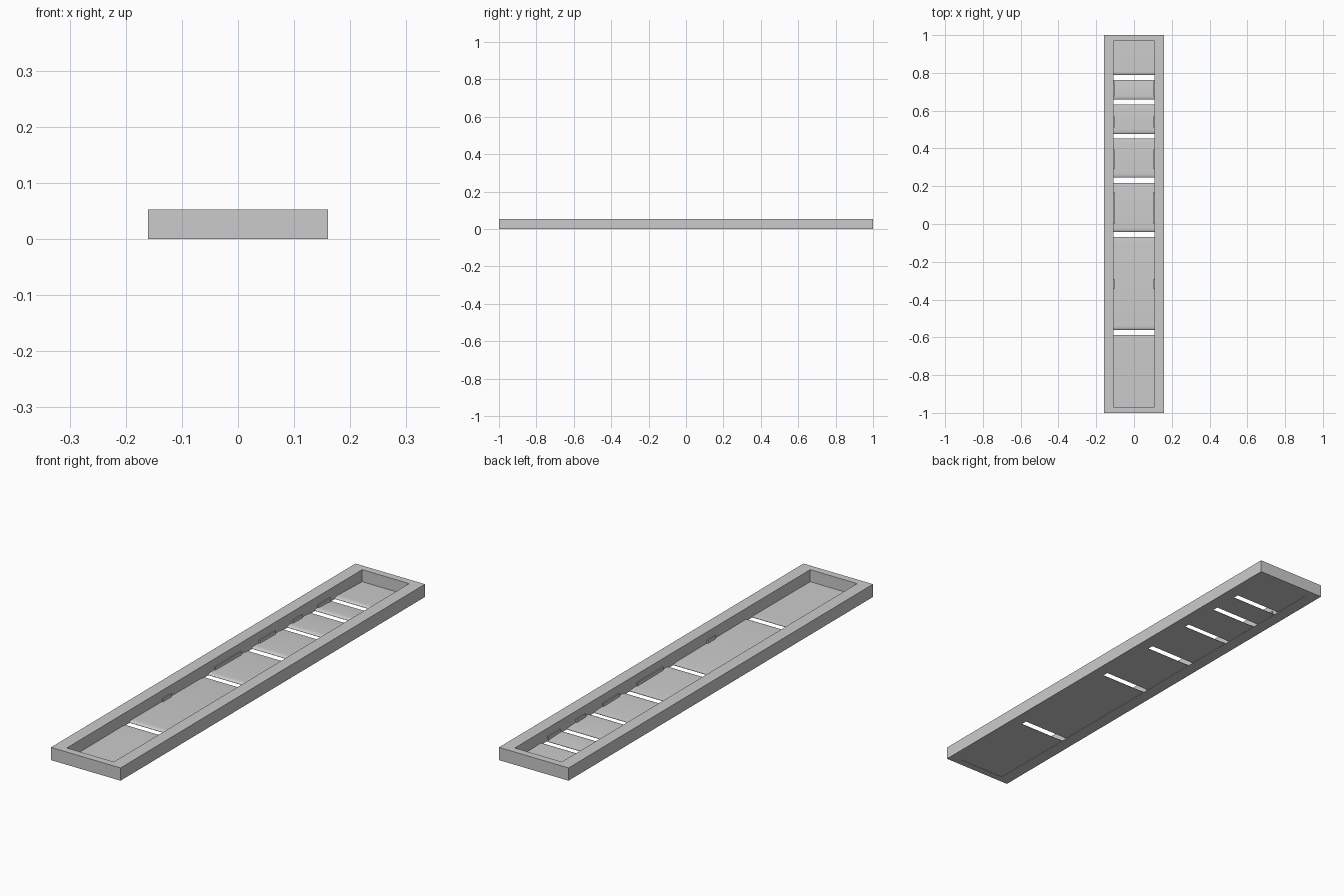
import bpy, bmesh

if "Cube" in bpy.data.objects:
    bpy.data.objects.remove(bpy.data.objects["Cube"])

grey = bpy.data.materials.new("light grey")
grey.diffuse_color = (0.6, 0.6, 0.6, 1)
grey.use_nodes = True
grey.node_tree.nodes["Principled BSDF"].inputs["Base Color"].default_value = grey.diffuse_color

HX, HY, H = 0.16, 1.0, 0.053      # outer half sizes and height
IX, IY = 0.108, 0.97              # inner opening half sizes


def finish(name, bm, smooth=False):
    bmesh.ops.recalc_face_normals(bm, faces=bm.faces)
    me = bpy.data.meshes.new(name)
    bm.to_mesh(me)
    bm.free()
    me.materials.append(grey)
    ob = bpy.data.objects.new(name, me)
    bpy.context.collection.objects.link(ob)
    if smooth:
        bpy.ops.object.select_all(action='DESELECT')
        ob.select_set(True)
        bpy.context.view_layer.objects.active = ob
        bpy.ops.object.shade_smooth_by_angle()
    return ob


def box(name, x0, x1, y0, y1, z0, z1):
    bm = bmesh.new()
    bmesh.ops.create_cube(bm, size=1)
    for v in bm.verts:
        v.co.x = x0 if v.co.x < 0 else x1
        v.co.y = y0 if v.co.y < 0 else y1
        v.co.z = z0 if v.co.z < 0 else z1
    return finish(name, bm)


# Rectangular frame: four sided ring
bm = bmesh.new()
rings = []
for x, y in ((HX, HY), (IX, IY)):
    for z in (0, H):
        rings.append([bm.verts.new((sx * x, sy * y, z))
                      for sx, sy in ((-1, -1), (1, -1), (1, 1), (-1, 1))])
ob, ot, ib, it = rings
for a, b in ((ob, ot), (ot, it), (it, ib), (ib, ob)):
    for i in range(4):
        j = (i + 1) % 4
        bm.faces.new((a[i], a[j], b[j], b[i]))
finish("frame", bm)

# Floor panels: rounded front lip, thin rear edge, separated by open slots
slots = [(-0.587, -0.560), (-0.068, -0.042), (0.218, 0.245),
         (0.452, 0.476), (0.632, 0.658), (0.763, 0.788)]
edges = [-IY] + [v for s in slots for v in s] + [IY]
Z0 = 0.001
for n in range(len(slots) + 1):
    y0, y1 = edges[2 * n], edges[2 * n + 1]
    prof = [(y0, Z0)]
    if n:
        prof += [(y0, 0.002), (y0 + 0.003, 0.0045), (y0 + 0.008, 0.0065),
                 (y0 + 0.014, 0.0078), (y0 + 0.022, 0.008)]
    else:
        prof.append((y0, 0.003))
    if n < len(slots):
        prof += [(y1 - 0.03, 0.0055 if n else 0.004), (y1 - 0.015, 0.004), (y1, 0.0025)]
    else:
        prof.append((y1, 0.003))
    prof.append((y1, Z0))
    bm = bmesh.new()
    f = bm.faces.new([bm.verts.new((-IX, y, z)) for y, z in prof])
    ext = bmesh.ops.extrude_face_region(bm, geom=[f])["geom"]
    bmesh.ops.translate(bm, vec=(2 * IX, 0, 0),
                        verts=[g for g in ext if isinstance(g, bmesh.types.BMVert)])
    finish(f"floor_panel_{n + 1}", bm, True)

# Narrow ledges along both inner walls
for n, (y0, y1) in enumerate([(-0.345, -0.29), (0.0, 0.17), (0.29, 0.395),
                              (0.51, 0.57), (0.675, 0.755)]):
    for side, s in (("left", -1), ("right", 1)):
        xs = sorted((s * 0.103, s * IX))
        box(f"{side}_ledge_{n + 1}", xs[0], xs[1], y0, y1, 0.002, 0.02)
